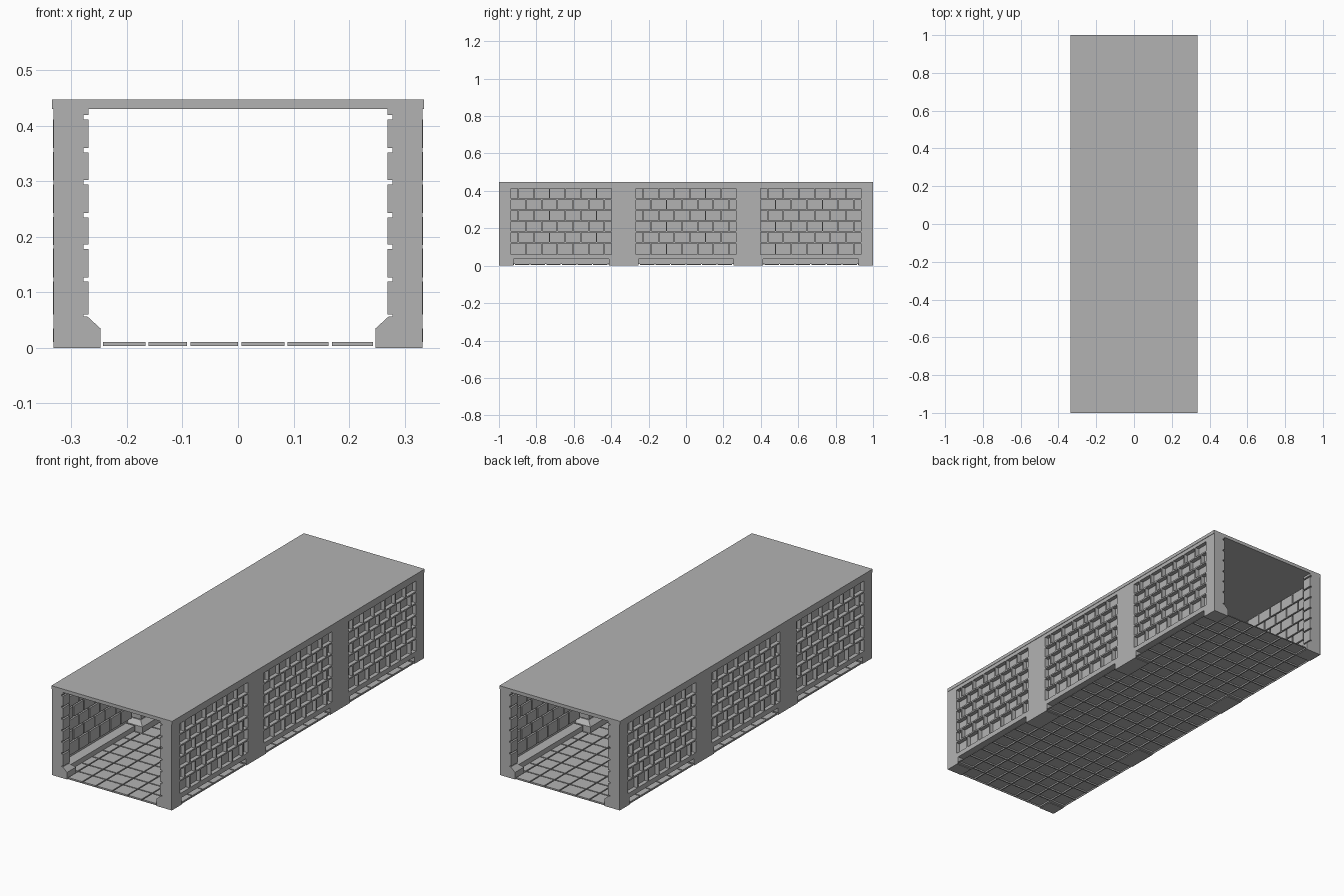
import bpy, bmesh

cube = bpy.data.objects.get("Cube")
if cube:
    bpy.data.objects.remove(cube)

stone = bpy.data.materials.new("grey stone")
stone.use_nodes = True
GREY = (0.45, 0.45, 0.45, 1)
stone.diffuse_color = GREY
stone.node_tree.nodes["Principled BSDF"].inputs["Base Color"].default_value = GREY

BAY = 2 / 3            # length of one corridor bay
SIDE = 0.333           # outer wall plane
TOP = 0.43             # underside of the roof
ROWS = [0.056, 0.123, 0.182, 0.239, 0.298, 0.356, 0.415]


def finish(name, bm):
    mesh = bpy.data.meshes.new(name)
    bm.to_mesh(mesh)
    bm.free()
    mesh.materials.append(stone)
    obj = bpy.data.objects.new(name, mesh)
    bpy.context.collection.objects.link(obj)
    return obj


def face(bm, points):
    bm.faces.new([bm.verts.new(p) for p in points])


def rect(u0, u1, v0, v1, place, d=0):
    return [place(u0, v0, d), place(u1, v0, d), place(u1, v1, d), place(u0, v1, d)]


def raised_cell(bm, u0, u1, v0, v1, gap, depth, place):
    """Joint around a stone that is pushed inward and open at its back."""
    inner = (u0 + gap, u1 - gap, v0 + gap, v1 - gap)
    loops = [rect(u0, u1, v0, v1, place), rect(*inner, place), rect(*inner, place, depth)]
    for a, b in zip(loops, loops[1:]):
        for i in range(4):
            j = (i + 1) % 4
            face(bm, [a[i], a[j], b[j], b[i]])
    face(bm, loops[2])


def box(bm, x0, x1, y0, y1, z0, z1):
    for place, lo, hi, u, v in (
            (lambda a, b, d: (d, a, b), x0, x1, (y0, y1), (z0, z1)),
            (lambda a, b, d: (a, d, b), y0, y1, (x0, x1), (z0, z1)),
            (lambda a, b, d: (a, b, d), z0, z1, (x0, x1), (y0, y1))):
        for d in (lo, hi):
            face(bm, rect(*u, *v, place, d))


def build_wall(side, bay):
    """Outer sheet with a brick panel and a low ledge for one bay."""
    mid = bay * BAY
    end = BAY / 2 - 0.001
    half, notch, ledge = 0.272, 0.255, 0.035

    def place(u, v, d):
        return (side * (SIDE - d), mid + side * u, v)

    bm = bmesh.new()
    # brick courses with staggered joints
    for r, (v0, v1) in enumerate(zip(ROWS, ROWS[1:])):
        width = 2 * half / 6.5
        cuts = [-half + width * (i + 0.5 * (r % 2)) for i in range(7)]
        cuts = sorted(set([-half] + cuts + [half]))
        for u0, u1 in zip(cuts, cuts[1:]):
            if u1 - u0 > 0.02:
                raised_cell(bm, u0, u1, v0, v1, 0.0035, 0.02, place)
    # plain border, open below where the ledge runs
    for u0, u1, v0, v1 in ((-end, -half, 0, TOP), (half, end, 0, TOP),
                           (-half, half, ROWS[-1], TOP),
                           (-half, half, ledge, ROWS[0]),
                           (-half, -notch, 0, ledge), (notch, half, 0, ledge)):
        face(bm, rect(u0, u1, v0, v1, place))
    # ledge top, front and ends
    deep = 0.05
    face(bm, rect(-notch, notch, 0, deep, lambda u, d, z: place(u, ledge, d)))
    face(bm, rect(-notch, notch, 0.01, ledge, place, deep))
    for u in (-notch, notch):
        face(bm, rect(0, deep, 0.01, ledge, lambda d, v, z: place(u, v, d)))
    bmesh.ops.remove_doubles(bm, verts=bm.verts, dist=0.0001)
    finish(("left" if side > 0 else "right") + "_brick_wall", bm)


def build_pillar(side, y):
    """Stacked stones over a sloped base, cut off at the corridor ends."""
    def span(w):
        return max(y - w, -1), min(y + w, 1)

    bm = bmesh.new()
    back = side * (SIDE - 0.001)
    box(bm, back, side * 0.278, *span(0.043), 0.05, TOP)
    for z0, z1 in zip(ROWS, ROWS[1:] + [TOP]):
        box(bm, back, side * 0.269, *span(0.052), z0 + 0.004, z1 - 0.004)
    box(bm, back, side * 0.269, *span(0.052), ROWS[-1] + 0.004, TOP)
    # base block and its sloping shoulders
    y0, y1 = span(0.07)
    box(bm, back, side * 0.248, y0, y1, 0, 0.035)
    t0, t1 = span(0.05)
    low = [(back, y0, 0.035), (side * 0.248, y0, 0.035),
           (side * 0.248, y1, 0.035), (back, y1, 0.035)]
    high = [(back, t0, 0.056), (side * 0.271, t0, 0.056),
            (side * 0.271, t1, 0.056), (back, t1, 0.056)]
    for i in range(4):
        j = (i + 1) % 4
        face(bm, [low[i], low[j], high[j], high[i]])
    face(bm, high)
    bmesh.ops.remove_doubles(bm, verts=bm.verts, dist=0.0001)
    bmesh.ops.recalc_face_normals(bm, faces=bm.faces)
    finish("pillar", bm)


def build_floor():
    bm = bmesh.new()

    def place(u, v, d):
        return (u, v, 0.003 + d)

    columns = [-SIDE, -0.246, -0.164, -0.0885, 0.003, 0.0865, 0.1665, 0.246, SIDE]
    step = BAY / 8
    for r in range(24):
        y0 = -1 + r * step
        under_pillar = r % 8 in (0, 7)
        for c, (x0, x1) in enumerate(zip(columns, columns[1:])):
            if under_pillar and c in (0, 7):
                face(bm, rect(x0, x1, y0, y0 + step, place))
            else:
                raised_cell(bm, x0, x1, y0, y0 + step, 0.003, 0.007, place)
    bmesh.ops.remove_doubles(bm, verts=bm.verts, dist=0.0001)
    finish("tiled_floor", bm)


# walls and pillars on both sides
for side in (-1, 1):
    for bay in (-1, 0, 1):
        build_wall(side, bay)
    for y in (-1, -BAY / 2, BAY / 2, 1):
        build_pillar(side, y)

build_floor()

# flat roof slab
bm = bmesh.new()
box(bm, -0.335, 0.335, -1, 1, TOP, 0.447)
bmesh.ops.remove_doubles(bm, verts=bm.verts, dist=0.0001)
bmesh.ops.recalc_face_normals(bm, faces=bm.faces)
finish("roof_slab", bm)
